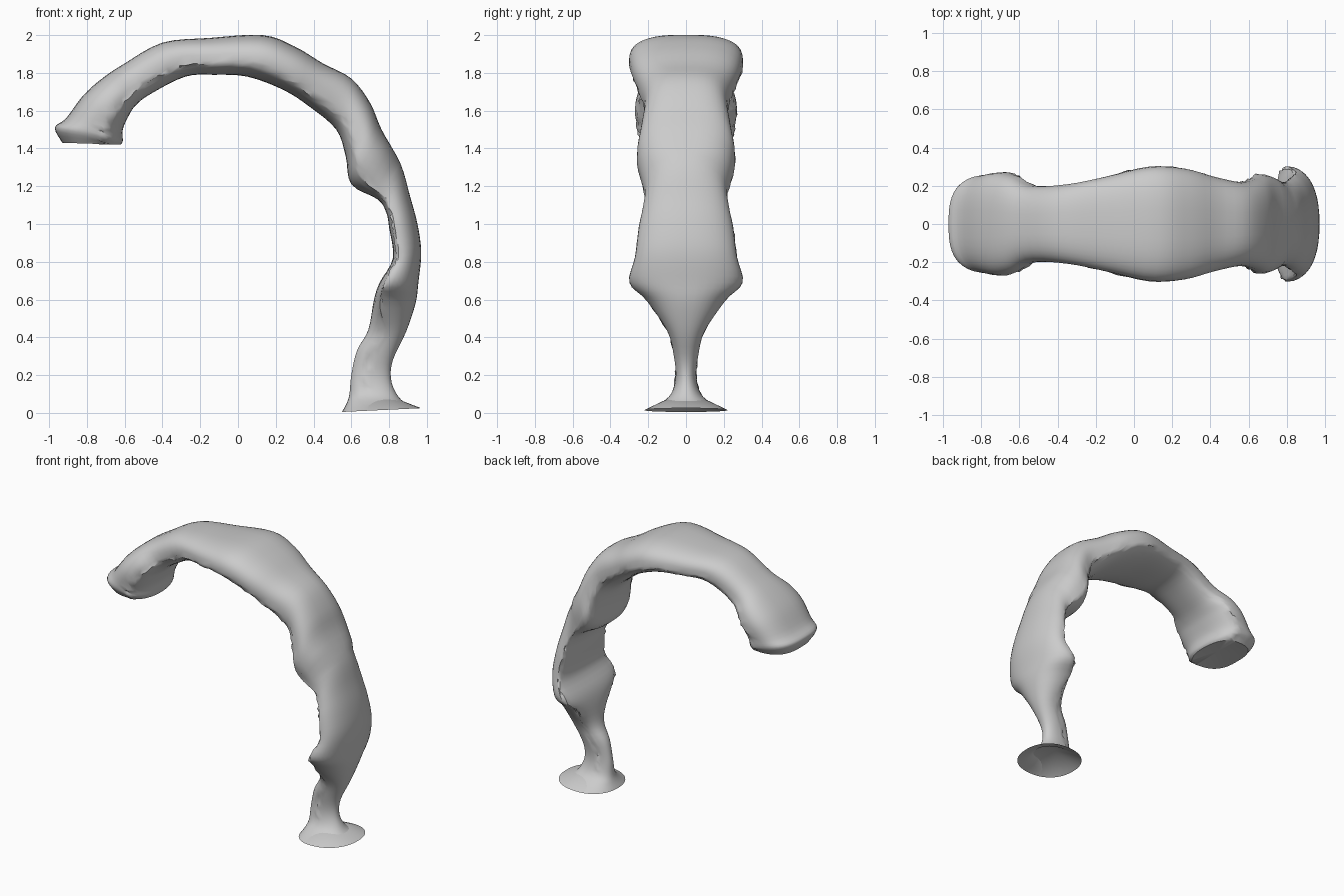
import bpy, bmesh, math, random
from mathutils import Vector

random.seed(4)
SIDES = 40      # vertices around each ring
STEPS = 4       # rings between two stations

# Stations: outer x, outer z, inner x, inner z, half width
tip = [
    (-.93, 1.43, -.62, 1.42, .21), (-.97, 1.51, -.61, 1.44, .25),
    (-.91, 1.56, -.61, 1.50, .26), (-.82, 1.68, -.58, 1.57, .27),
    (-.72, 1.77, -.54, 1.63, .25), (-.60, 1.85, -.46, 1.69, .20)]
arch = [
    (-.40, 1.96, -.28, 1.78, .21), (-.15, 1.985, -.13, 1.79, .25),
    (.13, 2.0, .05, 1.78, .30), (.30, 1.94, .24, 1.71, .29),
    (.45, 1.85, .38, 1.62, .25), (.60, 1.77, .52, 1.50, .22),
    (.70, 1.64, .57, 1.36, .24), (.76, 1.50, .60, 1.21, .26)]
leg = [
    (.86, 1.32, .74, 1.13, .22), (.91, 1.15, .785, 1.06, .23),
    (.95, 1.0, .80, .98, .25), (.97, .85, .82, .82, .27),
    (.955, .69, .75, .69, .30), (.94, .58, .72, .60, .21)]
foot = [
    (.89, .43, .69, .44, .10), (.82, .28, .63, .33, .065),
    (.81, .18, .60, .20, .055), (.84, .10, .59, .10, .08),
    (.89, .05, .575, .05, .14), (.97, .025, .55, .005, .22)]
# Last entry: where the widest line lies between outer and inner side
parts = [(tip, .6), (arch, .62), (leg, .8), (foot, .5)]
stations = [Vector((*row, split)) for rows, split in parts for row in rows]


def spline(points, steps):
    """Smooth path through all points, with any number of components."""
    path = []
    for i in range(len(points) - 1):
        a, b = points[max(i - 1, 0)], points[i]
        c, d = points[i + 1], points[min(i + 2, len(points) - 1)]
        for s in range(steps):
            t = s / steps
            path.append(b + (c - a) * (t / 2)
                        + (a * 2 - b * 5 + c * 4 - d) * (t * t / 2)
                        + (b * 3 - a - c * 3 + d) * (t ** 3 / 2))
    return path + [points[-1]]


def power(value, exponent):
    return math.copysign(abs(value) ** exponent, value)


def ring(bm, station):
    """Rounded section: a squarish outer half and a softer inner half."""
    ox, oz, ix, iz, half, split = station
    outer, inner = Vector((ox, 0, oz)), Vector((ix, 0, iz))
    middle = outer.lerp(inner, split)
    square = .72 if oz > 1.4 else .9
    verts = []
    for k in range(SIDES):
        angle = math.tau * k / SIDES
        c, s = math.cos(angle), math.sin(angle)
        e = square if c > 0 else .9
        target = outer if c > 0 else inner
        point = middle.lerp(target, abs(c) ** e)
        point.y = half * power(s, e)
        # Slightly torn lower edge
        if -.4 < c < -.1 and oz > .1:
            point += Vector([random.uniform(-.008, .008) for _ in range(3)])
        verts.append(bm.verts.new(point))
    return verts


def fan(bm, verts, centre):
    hub = bm.verts.new(centre)
    for a, b in zip(verts, verts[1:] + verts[:1]):
        bm.faces.new((a, b, hub))


# Arched body lofted through all stations
bm = bmesh.new()
rings = [ring(bm, s) for s in spline(stations, STEPS)]
for low, high in zip(rings, rings[1:]):
    for k in range(SIDES):
        n = (k + 1) % SIDES
        bm.faces.new((low[k], low[n], high[n], high[k]))

# Blunt end at the tip, hollow underside at the foot
fan(bm, rings[0], (-.76, 0, 1.45))
fan(bm, rings[-1], (.72, 0, .12))
bmesh.ops.recalc_face_normals(bm, faces=bm.faces)

mesh = bpy.data.meshes.new("arched_body")
bm.to_mesh(mesh)
bm.free()

cube = bpy.data.objects.get("Cube")
if cube:
    bpy.data.objects.remove(cube, do_unlink=True)

body = bpy.data.objects.new("arched_body", mesh)
bpy.context.collection.objects.link(body)

# Plain grey surface
grey = bpy.data.materials.new("plain_grey")
grey.use_nodes = True
colour = (.6, .6, .6, 1)
grey.diffuse_color = colour
grey.node_tree.nodes["Principled BSDF"].inputs["Base Color"].default_value = colour
mesh.materials.append(grey)

bpy.ops.object.select_all(action='DESELECT')
body.select_set(True)
bpy.context.view_layer.objects.active = body
bpy.ops.object.shade_smooth_by_angle(angle=math.radians(45))
